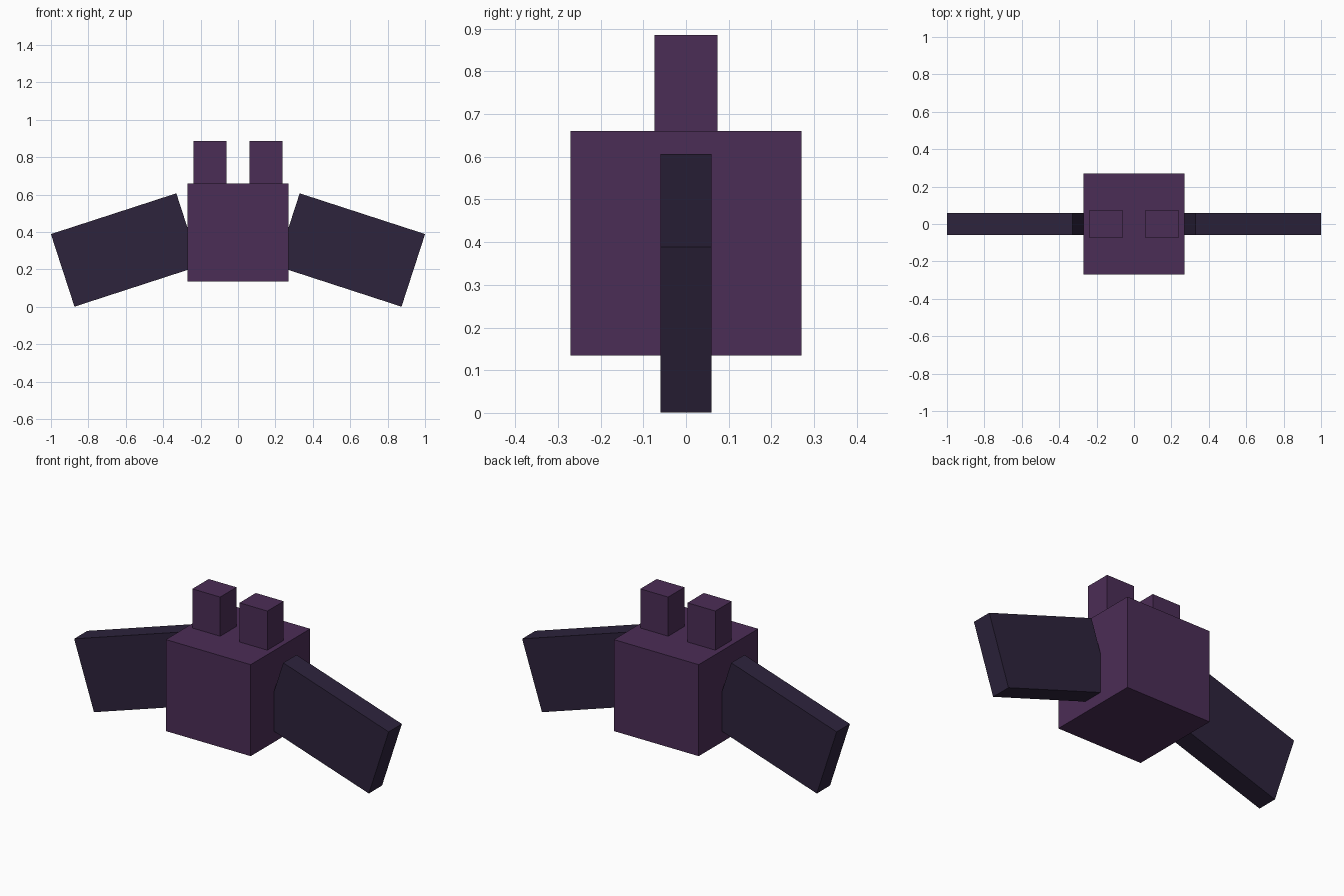
import bpy
import math

if "Cube" in bpy.data.objects:
    bpy.data.objects.remove(bpy.data.objects["Cube"])


def linear(hex_code):
    """sRGB hex to linear RGBA."""
    out = []
    for i in (0, 2, 4):
        c = int(hex_code[i:i + 2], 16) / 255
        out.append(c / 12.92 if c <= 0.04045 else ((c + 0.055) / 1.055) ** 2.4)
    return (*out, 1.0)


def material(name, hex_code):
    mat = bpy.data.materials.new(name)
    mat.diffuse_color = linear(hex_code)
    mat.use_nodes = True
    mat.node_tree.nodes["Principled BSDF"].inputs["Base Color"].default_value = mat.diffuse_color
    return mat


def box(name, centre, size, mat, tilt=0.0):
    """Box with full size, tilted in degrees about the y axis."""
    bpy.ops.mesh.primitive_cube_add(size=1, location=centre,
                                    rotation=(0, math.radians(tilt), 0))
    ob = bpy.context.object
    ob.name = name
    ob.scale = size
    ob.data.materials.append(mat)
    return ob


purple = material("purple", "4B2D56")
dark_purple = material("dark purple", "2D233C")

# Body
box("body", (0, 0, 0.397), (0.54, 0.54, 0.526), purple)

# Mirrored ears and drooping wings
for side, s in (("left", -1), ("right", 1)):
    box(side + "_ear", (s * 0.15, 0, 0.767), (0.177, 0.148, 0.236), purple)
    box(side + "_wing", (s * 0.602, 0, 0.3035), (0.705, 0.12, 0.408),
        dark_purple, tilt=s * 18)
